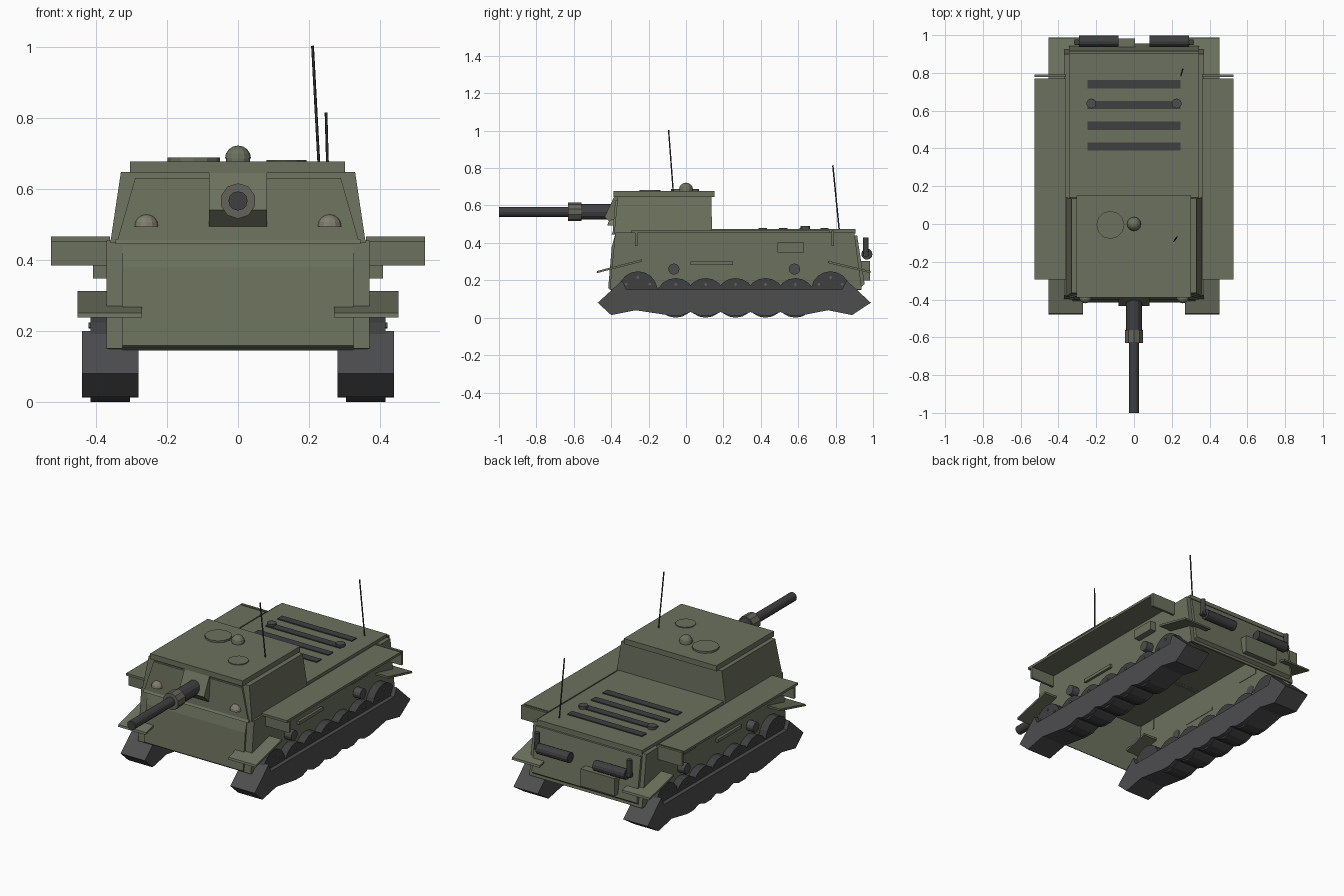
import bpy, bmesh, math
from mathutils import Vector

if "Cube" in bpy.data.objects:
    bpy.data.objects.remove(bpy.data.objects["Cube"])


def material(name, rgb):
    m = bpy.data.materials.new(name)
    m.diffuse_color = (*rgb, 1)
    m.use_nodes = True
    m.node_tree.nodes["Principled BSDF"].inputs["Base Color"].default_value = m.diffuse_color
    return m


OLIVE = material("olive", (0.15, 0.165, 0.11))
DARK = material("dark_steel", (0.05, 0.05, 0.053))
TRACK = material("track_grey", (0.075, 0.075, 0.078))
LAMP = material("lamp", (0.22, 0.21, 0.16))
WORN = material("worn_metal", (0.13, 0.125, 0.1))


def finish(name, bm, mat):
    bmesh.ops.recalc_face_normals(bm, faces=bm.faces[:])
    me = bpy.data.meshes.new(name)
    bm.to_mesh(me)
    bm.free()
    me.materials.append(mat)
    ob = bpy.data.objects.new(name, me)
    bpy.context.collection.objects.link(ob)
    return ob


def box(name, x, y, z, mat=OLIVE):
    """Box from (min, max) ranges."""
    return prism(name, [(y[0], z[0]), (y[1], z[0]), (y[1], z[1]), (y[0], z[1])], x[0], x[1], mat)


def prism(name, profile, x0, x1, mat=OLIVE):
    """Side profile in (y, z) extruded along x."""
    bm = bmesh.new()
    a = [bm.verts.new((x0, y, z)) for y, z in profile]
    b = [bm.verts.new((x1, y, z)) for y, z in profile]
    n = len(profile)
    for i in range(n):
        j = (i + 1) % n
        bm.faces.new((a[i], a[j], b[j], b[i]))
    bm.faces.new(a)
    bm.faces.new(b[::-1])
    return finish(name, bm, mat)


def open_shell(ob, thickness):
    """Remove the downward faces and give the walls thickness."""
    bm = bmesh.new()
    bm.from_mesh(ob.data)
    down = [f for f in bm.faces if f.normal.z < -0.9]
    bmesh.ops.delete(bm, geom=down, context='FACES')
    bm.to_mesh(ob.data)
    bm.free()
    mod = ob.modifiers.new("walls", 'SOLIDIFY')
    mod.thickness = thickness
    mod.offset = -1


def frustum(name, lo, hi, z0, z1, mat=OLIVE):
    """Tapered block; lo and hi are (half width, y min, y max)."""
    bm = bmesh.new()
    for (w, y0, y1), z in ((lo, z0), (hi, z1)):
        for x, y in ((-w, y0), (w, y0), (w, y1), (-w, y1)):
            bm.verts.new((x, y, z))
    bmesh.ops.convex_hull(bm, input=bm.verts[:])
    bmesh.ops.dissolve_limit(bm, angle_limit=0.01, verts=bm.verts[:], edges=bm.edges[:])
    return finish(name, bm, mat)


def rod(name, p, q, r, mat=DARK, sides=12):
    """Cylinder between two points."""
    p, q = Vector(p), Vector(q)
    bm = bmesh.new()
    bmesh.ops.create_cone(bm, cap_ends=True, segments=sides, radius1=r, radius2=r, depth=(q - p).length)
    rot = (q - p).to_track_quat('Z', 'Y').to_matrix()
    for v in bm.verts:
        v.co = rot @ v.co + (p + q) / 2
    return finish(name, bm, mat)


def dome(name, c, r, mat):
    """Upper half of a sphere."""
    bm = bmesh.new()
    bmesh.ops.create_uvsphere(bm, u_segments=12, v_segments=8, radius=r)
    bmesh.ops.delete(bm, geom=[v for v in bm.verts if v.co.z < -0.001], context='VERTS')
    bmesh.ops.holes_fill(bm, edges=[e for e in bm.edges if e.is_boundary])
    bmesh.ops.translate(bm, vec=c, verts=bm.verts[:])
    ob = finish(name, bm, mat)
    return ob


# Hull shell open underneath, front plate and engine deck
hull = prism("hull", [(-0.408, 0.15), (0.94, 0.15), (0.90, 0.455), (-0.378, 0.455)], -0.37, 0.37)
open_shell(hull, 0.012)
prism("hull_front_plate", [(-0.398, 0.145), (-0.416, 0.158), (-0.397, 0.378), (-0.38, 0.44), (-0.37, 0.44)],
      -0.325, 0.325)
prism("hull_rear_plate", [(0.93, 0.16), (0.955, 0.18), (0.915, 0.44), (0.893, 0.44)], -0.345, 0.345)
box("engine_deck", (-0.345, 0.345), (-0.37, 0.905), (0.45, 0.473))
for i in range(4):
    y = 0.41 + i * 0.11
    box("deck_grille", (-0.245, 0.245), (y - 0.022, y + 0.022), (0.465, 0.479), DARK)

# Turret
frustum("turret_base", (0.345, -0.40, 0.12), (0.345, -0.39, 0.12), 0.444, 0.458)
frustum("turret", (0.36, -0.385, 0.14), (0.33, -0.365, 0.135), 0.447, 0.647)
frustum("turret_front_plate", (0.34, -0.392, -0.3), (0.29, -0.378, -0.3), 0.455, 0.63)
box("turret_roof", (-0.305, 0.302), (-0.388, 0.152), (0.645, 0.677))
prism("mantlet", [(-0.36, 0.645), (-0.385, 0.645), (-0.435, 0.54), (-0.385, 0.49), (-0.36, 0.49)], -0.082, 0.082)

# Gun
GZ = 0.566
rod("gun_sleeve", (0, -0.57, GZ), (0, -0.39, GZ), 0.042)
rod("gun_collar", (0, -0.63, GZ), (0, -0.56, GZ), 0.05, WORN, 10)
rod("gun_barrel", (0, -1.0, GZ), (0, -0.55, GZ), 0.027)

# Roof fittings
rod("commander_hatch", (-0.125, -0.005, 0.67), (-0.125, -0.005, 0.688), 0.074, OLIVE)
rod("loader_hatch", (0.137, -0.192, 0.67), (0.137, -0.192, 0.682), 0.056, OLIVE)
dome("periscope_dome", (0, 0, 0.685), 0.037, OLIVE)
rod("dome_base", (0, 0, 0.67), (0, 0, 0.687), 0.034, OLIVE)
rod("turret_antenna", (0.23, -0.065, 0.63), (0.21, -0.093, 1.003), 0.004, sides=6)
rod("deck_antenna", (0.258, 0.82, 0.46), (0.248, 0.785, 0.815), 0.004, sides=6)

# Stowage box at the rear
box("rear_toolbox", (-0.22, 0.005), (0.92, 0.983), (0.2, 0.302))

# Track outline: sloped noses, wavy ground run
track_top = [(0.988, 0.08), (0.858, 0.2), (0.835, 0.152), (-0.32, 0.152), (-0.34, 0.2), (-0.472, 0.08)]
wheel_ys = [-0.055 + i * 0.16 for i in range(5)]
ground = [(-0.40, 0.014), (-0.27, 0.04)]
for y in wheel_ys:
    ground += [(y - 0.03, 0.012), (y + 0.03, 0.012), (y + 0.08, 0.03)]
ground[-1] = (0.76, 0.04)
ground.append((0.888, 0.014))


def span(s, a, b):
    return tuple(sorted((s * a, s * b)))


# Everything repeated on both sides
for s, side in ((-1, "left"), (1, "right")):
    prism(side + "_track", track_top + ground, s * 0.28, s * 0.44, TRACK)
    wheels = [(y, 0.106, 0.106, "road_wheel") for y in wheel_ys]
    wheels += [(y, 0.143, 0.105, "drive_wheel") for y in (-0.257, 0.773)]
    for y, z, r, kind in wheels:
        rod(f"{side}_{kind}", (s * 0.305, y, z), (s * 0.416, y, z), r, sides=18)
        for k in range(6):
            a = math.radians(30 + 60 * k)
            by, bz = y + 0.072 * math.cos(a), z + 0.072 * math.sin(a)
            rod(side + "_wheel_bolt", (s * 0.41, by, bz), (s * 0.421, by, bz), 0.008, WORN, 6)
    # Side shelf with end brackets
    box(side + "_shelf", span(s, 0.36, 0.527), (-0.295, 0.77), (0.452, 0.466))
    for y in (-0.265, 0.785):
        box(side + "_shelf_bracket", span(s, 0.36, 0.527), (y - 0.007, y + 0.007), (0.384, 0.466))
    # Sloped mudguards
    prism(side + "_front_mudguard", [(-0.478, 0.238), (-0.475, 0.25), (-0.235, 0.312), (-0.235, 0.3)],
          s * 0.27, s * 0.452)
    prism(side + "_rear_mudguard", [(0.76, 0.292), (0.76, 0.304), (0.985, 0.25), (0.988, 0.238)],
          s * 0.27, s * 0.452)
    # Hull side fittings
    for y in (-0.065, 0.58):
        rod(side + "_return_roller", (s * 0.36, y, 0.26), (s * 0.415, y, 0.26), 0.03, TRACK)
    box(side + "_side_bar", span(s, 0.36, 0.385), (0.025, 0.25), (0.281, 0.3))
    box(side + "_side_box", span(s, 0.36, 0.408), (0.49, 0.63), (0.348, 0.403))
    # Lamps, filler caps, exhausts
    dome(side + "_lamp", (s * 0.258, -0.386, 0.494), 0.034, LAMP)
    rod(side + "_filler_cap", (s * 0.226, 0.638, 0.465), (s * 0.226, 0.638, 0.49), 0.026, TRACK)
    rod(side + "_muffler", (s * 0.082, 0.967, 0.34), (s * 0.29, 0.967, 0.34), 0.03)
    rod(side + "_exhaust_elbow", (s * 0.28, 0.962, 0.34), (s * 0.315, 0.962, 0.34), 0.015)
    rod(side + "_exhaust_pipe", (s * 0.303, 0.962, 0.33), (s * 0.303, 0.962, 0.43), 0.015)
